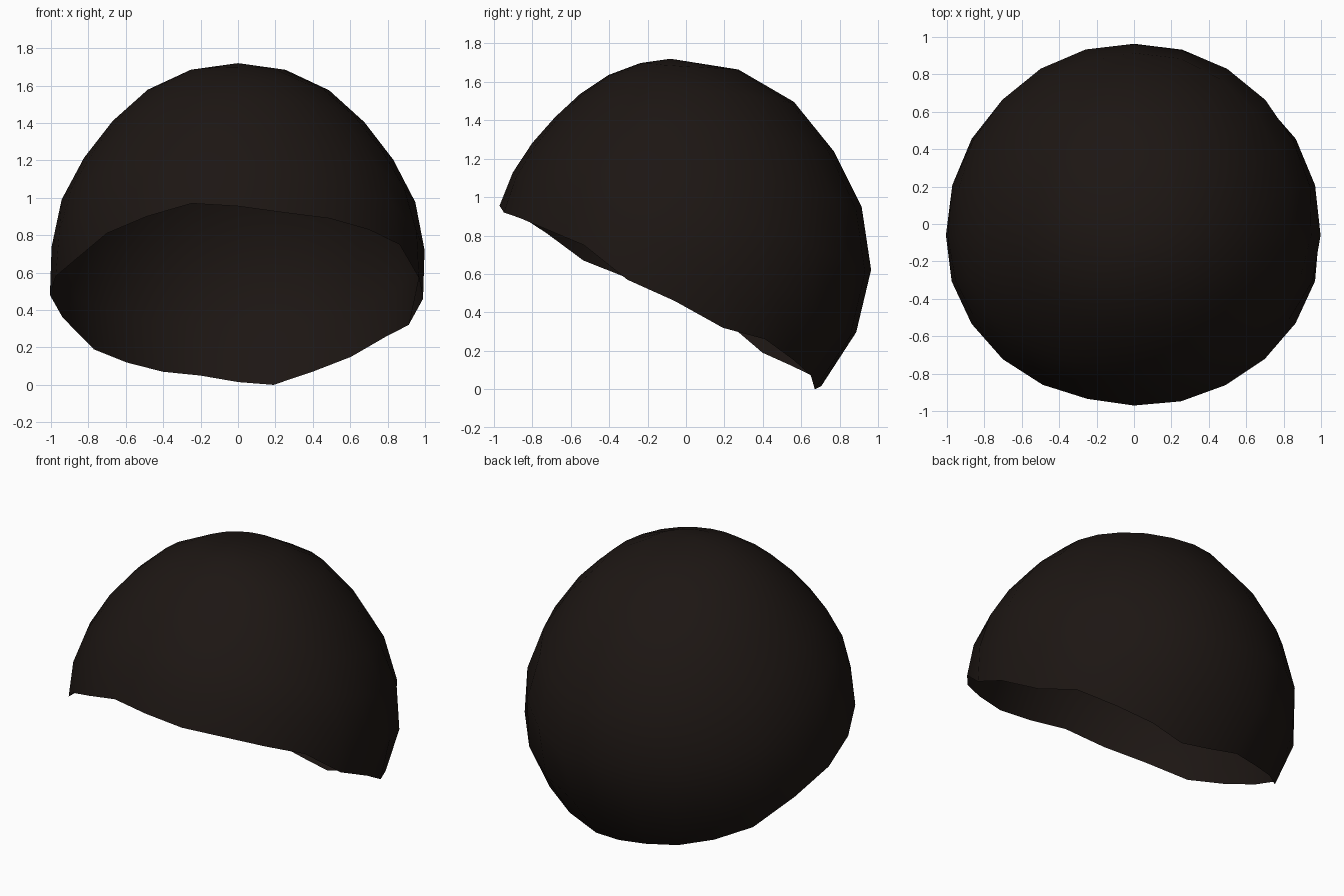
import bpy, bmesh
from math import sin, cos, acos, exp, radians, degrees

if "Cube" in bpy.data.objects:
    bpy.data.objects.remove(bpy.data.objects["Cube"])

# Rim height every 15 degrees, starting at the front and turning towards +x
RIM = [.955, .92, .89, .83, .75, .57, .46, .32, .26, .15, .07, .0,
       .015, .05, .07, .12, .19, .36, .48, .58, .67, .81, .9, .97]
SEGS, RINGS = len(RIM), 7
CY, CZ = -0.06, 0.7            # dome centre
BACK, FRONT, HEIGHT = 1.03, 0.945, 1.02


def dome_point(az, theta):
    el = 90 - degrees(theta)
    # slightly flattened shoulders, slightly fuller lower sides
    r = 1 - 0.038 * exp(-((el - 38 - 8 * cos(az)) / 22) ** 2)
    if el < 0:
        side = 0.03 if sin(az) < 0 else 0.018
        r += side * abs(sin(az)) ** 0.5 * min(1, -el / 12)
    x = r * sin(theta) * sin(az)
    y = -r * sin(theta) * cos(az)
    y *= BACK if y > 0 else FRONT
    return [x, CY + y, CZ + HEIGHT * r * cos(theta)]


# Hair cap: meridians run from the crown down to the slanted, uneven rim
bm = bmesh.new()
crown = bm.verts.new((0, CY - 0.02, CZ + HEIGHT))
columns = []
for i, z in enumerate(RIM):
    az = radians(i * 360 / SEGS)
    end = acos((z - CZ) / HEIGHT)
    points = [dome_point(az, end * k / RINGS) for k in range(1, RINGS + 1)]
    points[-1][2] = z
    columns.append([bm.verts.new(p) for p in points])
for i in range(SEGS):
    a, b = columns[i], columns[(i + 1) % SEGS]
    bm.faces.new((crown, a[0], b[0]))
    for k in range(RINGS - 1):
        bm.faces.new((a[k], a[k + 1], b[k + 1], b[k]))
for f in bm.faces:
    f.smooth = True

mesh = bpy.data.meshes.new("hair_cap")
bm.to_mesh(mesh)
bm.free()
cap = bpy.data.objects.new("hair_cap", mesh)
bpy.context.collection.objects.link(cap)

# Dark brown colour
mat = bpy.data.materials.new("dark_brown")
mat.diffuse_color = (0.012, 0.008, 0.0065, 1)
mat.use_nodes = True
mat.node_tree.nodes["Principled BSDF"].inputs["Base Color"].default_value = mat.diffuse_color
mesh.materials.append(mat)
